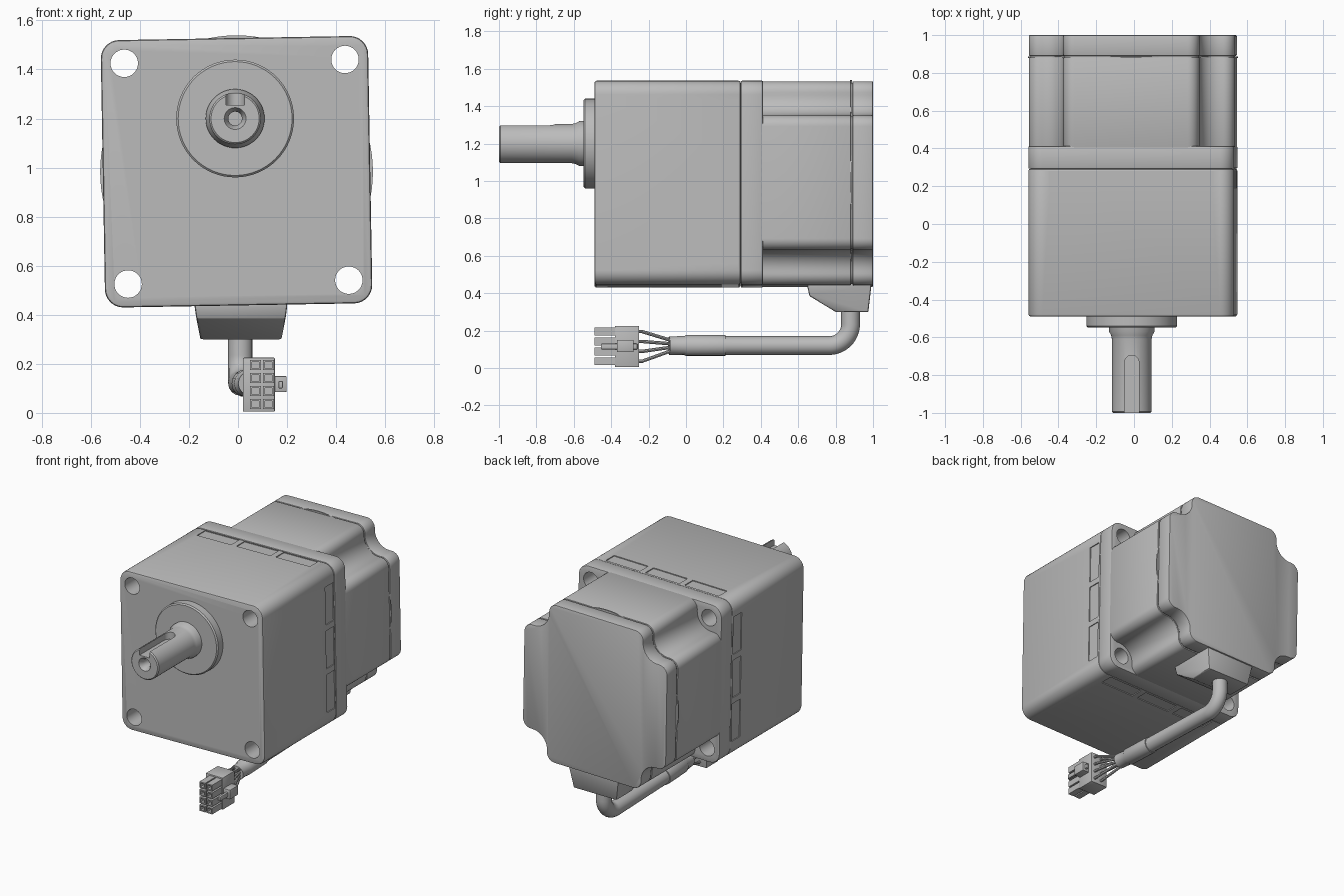
import bpy, bmesh
from math import sin, cos, pi, radians
from mathutils import Vector

cube = bpy.data.objects.get("Cube")
if cube:
    bpy.data.objects.remove(cube, do_unlink=True)

grey = bpy.data.materials.new("matte grey")
grey.use_nodes = True
tone = (0.5, 0.5, 0.5, 1)
grey.diffuse_color = tone
grey.node_tree.nodes["Principled BSDF"].inputs["Base Color"].default_value = tone

TILT = radians(1)
CX, CZ = -0.006, 0.983


def body_frame(x, z):
    """Housing coordinates to world x, z (the housing is slightly turned)."""
    return CX + x * cos(TILT) - z * sin(TILT), CZ + x * sin(TILT) + z * cos(TILT)


def activate(ob):
    bpy.ops.object.select_all(action='DESELECT')
    ob.select_set(True)
    bpy.context.view_layer.objects.active = ob


def smooth(ob):
    activate(ob)
    bpy.ops.object.shade_smooth_by_angle(angle=radians(35))


def finish(name, bm, bevel=0.0, segments=2):
    bmesh.ops.recalc_face_normals(bm, faces=bm.faces[:])
    me = bpy.data.meshes.new(name)
    bm.to_mesh(me)
    bm.free()
    me.materials.append(grey)
    ob = bpy.data.objects.new(name, me)
    bpy.context.collection.objects.link(ob)
    if bevel:
        activate(ob)
        mod = ob.modifiers.new("edges", 'BEVEL')
        mod.width, mod.segments = bevel, segments
        mod.limit_method, mod.angle_limit = 'ANGLE', radians(40)
        bpy.ops.object.modifier_apply(modifier=mod.name)
    smooth(ob)
    return ob


def loft(name, rings, bevel=0.0, socket=0.0):
    """Skin a list of rings and close both ends; socket sinks a hole in the first end."""
    bm = bmesh.new()
    loops = [[bm.verts.new(p) for p in ring] for ring in rings]
    n = len(loops[0])
    for a, b in zip(loops, loops[1:]):
        for i in range(n):
            j = (i + 1) % n
            bm.faces.new((a[i], a[j], b[j], b[i]))
    front = bm.faces.new(loops[0])
    bm.faces.new(loops[-1])
    if socket:
        bmesh.ops.recalc_face_normals(bm, faces=bm.faces[:])
        bmesh.ops.inset_region(bm, faces=[front], thickness=0.011)
        inner = bmesh.ops.extrude_discrete_faces(bm, faces=[front])['faces'][0]
        bmesh.ops.translate(bm, verts=inner.verts[:], vec=(0, socket, 0))
    return finish(name, bm, bevel)


def prism(name, outline, y0, y1, bevel=0.0, framed=True):
    pts = [body_frame(*p) if framed else p for p in outline]
    return loft(name, [[(x, y, z) for x, z in pts] for y in (y0, y1)], bevel)


def lathe(name, profile, x, z, n=48):
    """Round part along y from (radius, y) pairs."""
    cx, cz = body_frame(x, z)
    return loft(name, [[(cx + r * cos(2 * pi * i / n), y, cz + r * sin(2 * pi * i / n))
                        for i in range(n)] for r, y in profile])


def box(name, lo, hi, bevel=0.0, socket=0.0):
    (x0, y0, z0), (x1, y1, z1) = lo, hi
    rect = [(x0, z0), (x1, z0), (x1, z1), (x0, z1)]
    return loft(name, [[(x, y, z) for x, z in rect] for y in (y0, y1)], bevel, socket)


def cut(ob, cutters):
    for c in cutters:
        activate(ob)
        mod = ob.modifiers.new("cut", 'BOOLEAN')
        mod.operation, mod.solver, mod.object = 'DIFFERENCE', 'EXACT', c
        bpy.ops.object.modifier_apply(modifier=mod.name)
        bpy.data.objects.remove(c, do_unlink=True)
    smooth(ob)


def arc(cx, cz, r, a0, a1, n=8):
    return [(cx + r * cos(radians(a0 + (a1 - a0) * i / n)),
             cz + r * sin(radians(a0 + (a1 - a0) * i / n))) for i in range(n + 1)]


def four_fold(corner):
    """Repeat a corner path (counter-clockwise) around the centre."""
    out = []
    for _ in range(4):
        out += corner
        corner = [(-z, x) for x, z in corner]
    return out


HALF, HOLE = 0.545, 0.45
CORNERS = [(sx * HOLE, sz * HOLE) for sx in (-1, 1) for sz in (-1, 1)]
square = four_fold(arc(HALF - 0.075, HALF - 0.075, 0.075, 0, 90))
scalloped = four_fold(arc(0.485, 0.30, 0.06, 0, 90) + arc(0.47, 0.47, 0.11, 270, 180, 10)
                      + arc(0.30, 0.485, 0.06, 0, 90))


def bolt_holes():
    return [lathe("hole_cutter", [(0.056, -0.6), (0.056, 0.5)], x, z, 32) for x, z in CORNERS]


# Gear housing with bolt holes and shallow panels on every side
gear_housing = prism("gear_housing", square, -0.49, 0.293, 0.012)
panels = []
for side in range(4):
    for mid in (-0.3, 0, 0.3):
        rect = [(mid - 0.13, HALF - 0.006), (mid + 0.13, HALF - 0.006),
                (mid + 0.13, HALF + 0.05), (mid - 0.13, HALF + 0.05)]
        for _ in range(side):
            rect = [(-z, x) for x, z in rect]
        panels.append(prism("panel_cutter", rect, 0.19, 0.28))
cut(gear_housing, bolt_holes() + panels)

# Mounting flange and scalloped motor body
flange = prism("motor_flange", square, 0.293, 0.412, 0.006)
cut(flange, bolt_holes())
prism("motor_body", scalloped, 0.40, 0.882, 0.004)
prism("motor_seam", [(x * 0.985, z * 0.985) for x, z in scalloped], 0.87, 0.90)
lathe("seam_disc", [(0.556, 0.878), (0.556, 0.888)], 0, 0, 96)
prism("end_cover", scalloped, 0.89, 1.0, 0.006)

# Output boss and shaft
SX, SZ = -0.002, 0.217
lathe("front_boss", [(0.232, -0.548), (0.24, -0.54), (0.24, -0.48)], SX, SZ, 64)
shaft = lathe("output_shaft", [(0.098, -1.0), (0.105, -0.993), (0.105, -0.61), (0.109, -0.59),
                               (0.12, -0.57), (0.12, -0.5)], SX, SZ)
sx, sz = body_frame(SX, SZ)
slot = box("slot_cutter", (sx - 0.038, -1.1, sz + 0.055), (sx + 0.038, -0.733, sz + 0.2))
slot_end = loft("slot_end_cutter", [[(sx + x, -0.733 + y, sz + h) for x, y in
                                     arc(0, 0, 0.038, 0, 345, 23)] for h in (0.055, 0.2)])
centre = lathe("centre_cutter", [(0.05, -1.01), (0.028, -0.97), (0.028, -0.92)], SX, SZ, 32)
cut(shaft, [slot, slot_end, centre])

# Cable outlet hood, tapering downward
bm = bmesh.new()
for y, z, w in ((0.65, 0.46, 0.19), (0.65, 0.43, 0.188), (0.66, 0.385, 0.182),
                (0.80, 0.30, 0.165), (0.975, 0.30, 0.165), (0.99, 0.43, 0.188), (0.99, 0.46, 0.19)):
    for s in (-1, 1):
        bm.verts.new((0.012 + s * w, y, z))
bmesh.ops.convex_hull(bm, input=bm.verts[:])
finish("cable_hood", bm, 0.01)


def tube(name, path, depth):
    """Round cable through (x, y, z, radius factor) points."""
    cu = bpy.data.curves.new(name, 'CURVE')
    cu.dimensions, cu.bevel_depth = '3D', depth
    cu.bevel_resolution, cu.use_fill_caps = (6 if depth > 0.02 else 2), True
    sp = cu.splines.new('POLY')
    sp.points.add(len(path) - 1)
    for p, (x, y, z, r) in zip(sp.points, path):
        p.co, p.radius = (x, y, z, 1), r
    cu.materials.append(grey)
    ob = bpy.data.objects.new(name, cu)
    bpy.context.collection.objects.link(ob)
    activate(ob)
    bpy.ops.object.convert(target='MESH')
    smooth(bpy.context.view_layer.objects.active)


# Cable dropping from the hood, bending forward, then its sleeve
bend = [(0.01, y, z, 1) for y, z in arc(0.765, 0.235, 0.115, 0, -90, 14)]
tube("cable", [(0.01, 0.88, 0.33, 1)] + bend + [(0.03, 0.2, 0.12, 1)], 0.05)
tube("cable_sleeve", [(0.03, 0.21, 0.12, 1), (0.04, 0.0, 0.12, 1),
                      (0.041, -0.01, 0.12, 0.9), (0.05, -0.09, 0.12, 0.88)], 0.056)

# Plug: housing, sockets with their wires, and side latch
box("plug_housing", (0.02, -0.38, 0.005), (0.15, -0.25, 0.225), 0.004)
for x in (0.071, 0.124):
    for row in range(4):
        z = 0.036 + 0.053 * row
        box("plug_socket", (x - 0.022, -0.49, z - 0.021), (x + 0.022, -0.37, z + 0.021), 0, 0.08)
        near = (0.05 + (x - 0.0975) * 0.7, -0.08, 0.12 + (z - 0.115) * 0.35, 1)
        tube("wire", [near, (x, -0.235, z, 1), (x, -0.26, z, 1)], 0.009)
box("latch_arm", (0.165, -0.455, 0.1), (0.183, -0.26, 0.13), 0.004)
box("latch_block", (0.145, -0.37, 0.085), (0.198, -0.28, 0.15), 0.004)
